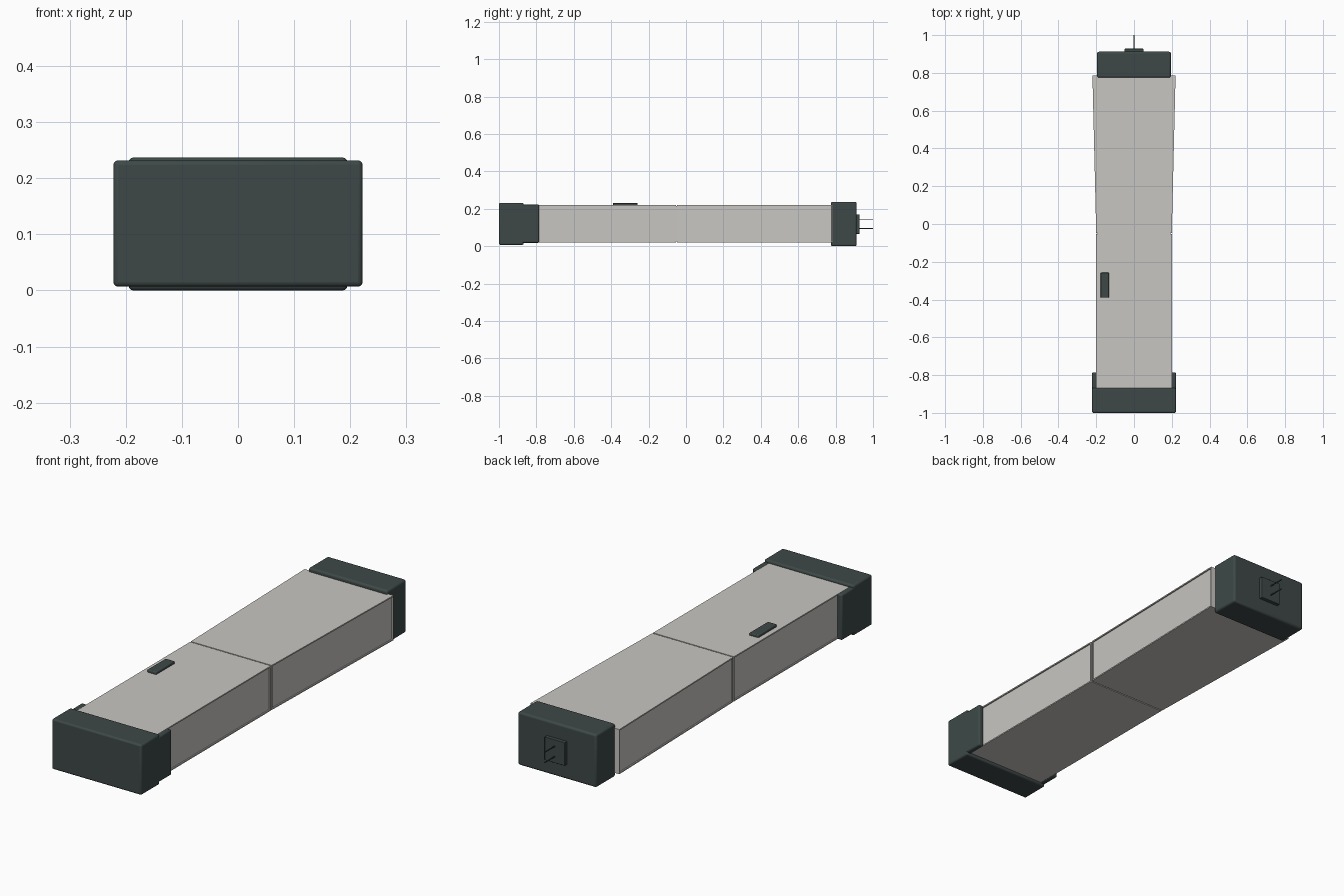
import bpy, bmesh, math

if "Cube" in bpy.data.objects:
    bpy.data.objects.remove(bpy.data.objects["Cube"])

def material(name, col):
    m = bpy.data.materials.new(name)
    m.diffuse_color = (*col, 1)
    m.use_nodes = True
    m.node_tree.nodes["Principled BSDF"].inputs["Base Color"].default_value = m.diffuse_color
    return m

SHELL = material("warm light grey", (0.58, 0.565, 0.535))
DARK = material("dark slate", (0.047, 0.066, 0.063))

def finish(bm, name, mat, bevel=0.0):
    bmesh.ops.recalc_face_normals(bm, faces=bm.faces)
    me = bpy.data.meshes.new(name)
    bm.to_mesh(me)
    bm.free()
    ob = bpy.data.objects.new(name, me)
    bpy.context.collection.objects.link(ob)
    me.materials.append(mat)
    if bevel:
        mod = ob.modifiers.new("soft edges", 'BEVEL')
        mod.width, mod.segments = bevel, 3
        bpy.context.view_layer.objects.active = ob
        ob.select_set(True)
        bpy.ops.object.shade_smooth_by_angle(angle=math.radians(35))
        ob.select_set(False)
    return ob

def tapered_box(y0, y1, w0, w1, z0, z1, x=0.0):
    """Box along y with half width w0 at y0 and w1 at y1."""
    bm = bmesh.new()
    bmesh.ops.create_cube(bm, size=1)
    for v in bm.verts:
        back = v.co.y > 0
        v.co.x = x + (1 if v.co.x > 0 else -1) * (w1 if back else w0)
        v.co.y = y1 if back else y0
        v.co.z = z1 if v.co.z > 0 else z0
    return bm

def box(name, x, y, z, mat, bevel=0.0):
    half = (x[1] - x[0]) / 2
    return finish(tapered_box(*y, half, half, *z, x=(x[0] + x[1]) / 2), name, mat, bevel)

def shell(name, y0, y1, w0, w1):
    # Housing half with a shallow framed recess in each long side
    bm = tapered_box(y0, y1, w0, w1, 0.02, 0.22)
    bm.normal_update()
    sides = [f for f in bm.faces if abs(f.normal.x) > 0.8]
    bmesh.ops.inset_individual(bm, faces=sides, thickness=0.008, depth=0)
    bmesh.ops.inset_individual(bm, faces=sides, thickness=0.0005, depth=-0.005)
    return finish(bm, name, SHELL)

# Two housing halves, with a narrow seam between them
shell("front_housing", -0.88, -0.053, 0.2, 0.2)
shell("rear_housing", -0.048, 0.785, 0.2, 0.22)
box("seam_core", (-0.194, 0.194), (-0.08, -0.02), (0.026, 0.214), SHELL)

# Front cap with side cheeks
box("front_cap", (-0.222, 0.222), (-1.0, -0.868), (0.007, 0.232), DARK, 0.008)
for side, s in (("left", -1), ("right", 1)):
    box(side + "_cheek", tuple(sorted((s * 0.196, s * 0.222))),
        (-0.89, -0.785), (0.018, 0.222), DARK, 0.007)

# Rear cap, socket plate and thin contact pins
box("rear_cap", (-0.195, 0.195), (0.775, 0.912), (0.0, 0.237), DARK, 0.009)
box("socket_plate", (-0.05, 0.05), (0.905, 0.928), (0.066, 0.17), DARK, 0.002)
for i, z in enumerate((0.095, 0.141)):
    box("contact_pin_%d" % (i + 1), (-0.002, 0.002), (0.92, 1.0),
        (z - 0.002, z + 0.002), DARK)

# Slide switch on the top
box("top_switch", (-0.177, -0.132), (-0.39, -0.258), (0.212, 0.231), DARK, 0.004)
